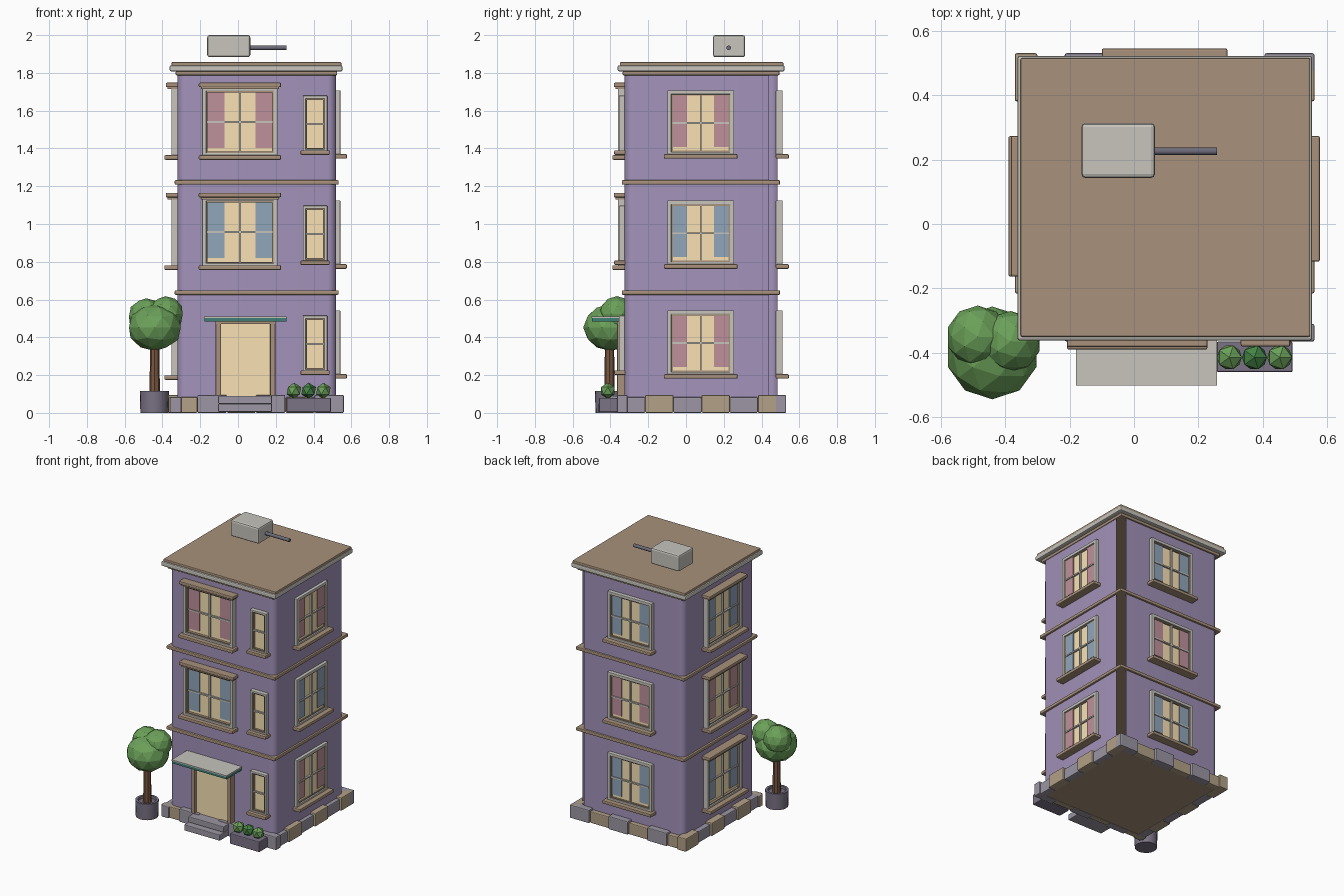
import bpy, bmesh, math

if "Cube" in bpy.data.objects:
    bpy.data.objects.remove(bpy.data.objects["Cube"])

def lin(c):
    return c / 12.92 if c <= 0.04045 else ((c + 0.055) / 1.055) ** 2.4

def mat(name, r, g, b):
    m = bpy.data.materials.new(name)
    m.diffuse_color = (lin(r), lin(g), lin(b), 1)
    m.use_nodes = True
    m.node_tree.nodes["Principled BSDF"].inputs["Base Color"].default_value = m.diffuse_color
    return m

PURPLE = mat("purple_wall", .64, .575, .73)
BROWN = mat("brown_trim", .66, .57, .48)
TAN = mat("tan_stone", .70, .63, .53)
STONE = mat("violet_stone", .61, .59, .64)
TRIM = mat("pale_trim", .78, .77, .74)
CREAM = mat("cream_pane", .98, .89, .71)
RED = mat("rose_curtain", .75, .57, .61)
BLUE = mat("blue_curtain", .57, .65, .73)
TEAL = mat("teal_awning", .24, .50, .46)
POT = mat("planter_violet", .48, .45, .52)
BARK = mat("bark", .48, .34, .25)
LEAF = mat("leaf", .42, .63, .35)
DLEAF = mat("dark_leaf", .27, .52, .27)
PIPE = mat("pipe", .43, .42, .48)

def finish(bm, name, m, bevel=0, smooth=False):
    me = bpy.data.meshes.new(name)
    bm.to_mesh(me)
    bm.free()
    ob = bpy.data.objects.new(name, me)
    bpy.context.collection.objects.link(ob)
    if m:
        me.materials.append(m)
    if bevel:
        b = ob.modifiers.new("bevel", 'BEVEL')
        b.width, b.segments = bevel, 2
    if smooth:
        bpy.ops.object.select_all(action='DESELECT')
        ob.select_set(True)
        bpy.context.view_layer.objects.active = ob
        bpy.ops.object.shade_smooth_by_angle(angle=math.radians(35))
    return ob

def box(name, m, x0, x1, y0, y1, z0, z1, bevel=0):
    bm = bmesh.new()
    bmesh.ops.create_cube(bm, size=1)
    for v in bm.verts:
        v.co = ((x0 + x1) / 2 + v.co.x * (x1 - x0), (y0 + y1) / 2 + v.co.y * (y1 - y0),
                (z0 + z1) / 2 + v.co.z * (z1 - z0))
    return finish(bm, name, m, bevel)

def lathe(name, m, pts, cx, cy, n, smooth=True):
    bm = bmesh.new()
    rings = [[bm.verts.new((cx + r * math.cos(2 * math.pi * i / n), cy + r * math.sin(2 * math.pi * i / n), z))
              for i in range(n)] for r, z in pts]
    for a, b in zip(rings, rings[1:]):
        for i in range(n):
            bm.faces.new((a[i], a[(i + 1) % n], b[(i + 1) % n], b[i]))
    bm.faces.new(rings[0][::-1])
    bm.faces.new(rings[-1])
    return finish(bm, name, m, 0, smooth)

def ico(name, m, sub, r, loc, sz=1):
    bm = bmesh.new()
    bmesh.ops.create_icosphere(bm, subdivisions=sub, radius=r)
    for v in bm.verts:
        v.co.z *= sz
    bmesh.ops.translate(bm, vec=loc, verts=bm.verts)
    return finish(bm, name, m)

# Walls: hollow shell with rounded corners, open slot at the back right corner
X0, X1, Y0, Y1, R = -.32, .52, -.325, .485, .045
plan = []
for cx, cy, a0 in ((X1 - R, Y1 - R, 90), (X0 + R, Y1 - R, 90), (X0 + R, Y0 + R, 180),
                   (X1 - R, Y0 + R, 270), (X1 - R, Y1 - R, 360)):
    n = 0 if cx > 0 and cy > 0 else 6
    for i in range(n + 1):
        a = math.radians(a0 + 90 * i / 6)
        plan.append((cx + R * math.cos(a), cy + R * math.sin(a)))
bm = bmesh.new()
low, high = [[bm.verts.new((x, y, z)) for x, y in plan] for z in (.05, 1.8)]
for i in range(len(plan) - 1):
    bm.faces.new((low[i], low[i + 1], high[i + 1], high[i]))
finish(bm, "walls", PURPLE, 0, True)

# Belt courses, cornice and roof
for z in (.637, 1.22):
    box("belt_course", BROWN, X0 - .015, X1 + .013, Y0 - .015, Y1 + .013, z - .012, z + .012, .006)
box("cornice_lower", BROWN, -.33, .525, -.335, .495, 1.787, 1.81, .006)
box("cornice_middle", TRIM, -.362, .553, -.362, .522, 1.808, 1.84, .008)
box("cornice_upper", BROWN, -.352, .547, -.35, .515, 1.835, 1.857, .005)

# Rooftop tank and pipe
box("roof_tank", TRIM, -.163, .065, .143, .313, 1.883, 2.0, .012)
p = lathe("tank_pipe", PIPE, [(.012, .06), (.012, .257)], 0, 0, 12)
p.rotation_euler = (0, math.pi / 2, 0)
p.location = (0, .226, 1.933)

# Box on a wall: u along the wall, d outward from it
def wbox(side, name, m, u0, u1, d0, d1, z0, z1, bevel=0):
    if side == 'front':
        r = (u0, u1, Y0 - d1, Y0 - d0)
    elif side == 'back':
        r = (u0, u1, Y1 + d0, Y1 + d1)
    elif side == 'right':
        r = (X1 + d0, X1 + d1, u0, u1)
    else:
        r = (X0 - d1, X0 - d0, u0, u1)
    return box(side + "_" + name, m, *r, z0, z1, bevel)

def ring(side, name, m, u, z, hw, hh, t, d, bevel=0):
    for s in (-1, 1):
        a, b = sorted((u + s * hw, u + s * (hw - t)))
        wbox(side, name + "_jamb", m, a, b, -.01, d, z - hh, z + hh, bevel)
        a, b = sorted((z + s * hh, z + s * (hh - t)))
        wbox(side, name + "_rail", m, u - hw, u + hw, -.01, d, a, b, bevel)

def window(side, u, z, hw, hh, curtain=None, header=False, out=.032, sill=.06):
    t = .022 if curtain else .016
    ring(side, "frame", TRIM, u, z, hw, hh, t, out, .004)
    ring(side, "inner_frame", BROWN, u, z, hw - t + .002, hh - t + .002, .009, out - .01)
    gw, gh = hw - t - .006, hh - t - .006
    wbox(side, "pane", CREAM, u - gw, u + gw, -.01, .006, z - gh, z + gh)
    wbox(side, "glazing_rail", TRIM, u - gw, u + gw, 0, .018, z - .005, z + .005)
    if curtain:
        wbox(side, "mullion", TRIM, u - .005, u + .005, 0, .018, z - gh, z + gh)
        for s in (-1, 1):
            a, b = sorted((u + s * gw, u + s * gw * .48))
            wbox(side, "curtain", curtain, a, b, 0, .012, z - gh + .02, z + gh)
    e = .018 if curtain else .012
    wbox(side, "sill", BROWN, u - hw - e, u + hw + e, -.01, sill, z - hh - .014, z - hh + .010, .006)
    if header:
        wbox(side, "header", BROWN, u - hw - e, u + hw + e, -.01, sill - .008, z + hh - .002, z + hh + .022, .006)
        wbox(side, "header_lower", BROWN, u - hw - .006, u + hw + .006, -.01, sill - .018, z + hh - .012, z + hh)

for i, z in enumerate((.375, .957, 1.54)):
    odd, even = (BLUE, RED) if i == 1 else (RED, BLUE)
    if i:
        window('front', .01, z, .2, .186, odd, True, .035, .065)
    window('front', .408, z - .01, .065, .15, None, False, .03, .055)
    window('right', .078, z - .006, .177, .174, odd, False, .022, .057)
    window('back', .095, z - .006, .177, .174, even, False, .027, .06)
    window('left', .055, z, .2, .186, even, True, .033, .07)

# Foundation of alternating stones
box("foundation", BROWN, -.335, .535, -.335, .50, .004, .075)
def stones(lo, hi, place):
    w = (hi - lo) / 6
    for i in range(6):
        place(lo + i * w, lo + (i + 1) * w, i % 2)
for y_in, y_out in ((-.31, -.365), (.47, .53)):
    sg = 1 if y_out > 0 else -1
    stones(-.37, .56, lambda a, b, k: box(
        "stone", (TAN, STONE)[k], a + .002 * (1 - k), b, *sorted((y_in, y_out - sg * .012 * (1 - k))),
        0, .083 + .012 * k, .006))
for x_in, x_out in ((-.30, -.37), (.50, .56)):
    sg = 1 if x_out > 0 else -1
    stones(-.365, .53, lambda a, b, k: box(
        "side_stone", (STONE, TAN)[k], *sorted((x_in, x_out - sg * .012 * (1 - k))), a, b,
        0, .083 + .012 * k, .006))

# Door, awning and steps
wbox('front', "door", CREAM, -.09, .17, -.01, .018, .09, .475)
for a, b in ((-.118, -.09), (.17, .198)):
    wbox('front', "door_jamb", BROWN, a, b, -.01, .04, .09, .485, .004)
wbox('front', "door_lintel", BROWN, -.118, .198, -.01, .04, .47, .487)
wbox('front', "awning", TEAL, -.178, .257, -.01, .172, .483, .502)
wbox('front', "awning_top", TRIM, -.18, .258, -.01, .176, .502, .51)
box("upper_step", STONE, -.105, .18, -.42, -.33, .048, .09, .005)
box("lower_step", STONE, -.105, .18, -.465, -.33, .005, .048, .005)

# Flower box with three bushes
box("flower_box", POT, .257, .492, -.46, -.365, .004, .08, .005)
for x, m in ((.296, LEAF), (.374, DLEAF), (.452, LEAF)):
    ico("bush", m, 1, .043, (x, -.414, .117))

# Potted tree
lathe("tree_pot", POT, [(.074, 0), (.077, .117), (.06, .117), (.058, .1)], -.443, -.405, 20)
lathe("tree_trunk", BARK, [(.028, .09), (.024, .38)], -.441, -.405, 8, False)
ico("tree_crown", LEAF, 2, .144, (-.44, -.40, .452), .86)
ico("crown_right", LEAF, 2, .095, (-.383, -.365, .523))
ico("crown_left", LEAF, 2, .097, (-.485, -.35, .51))
